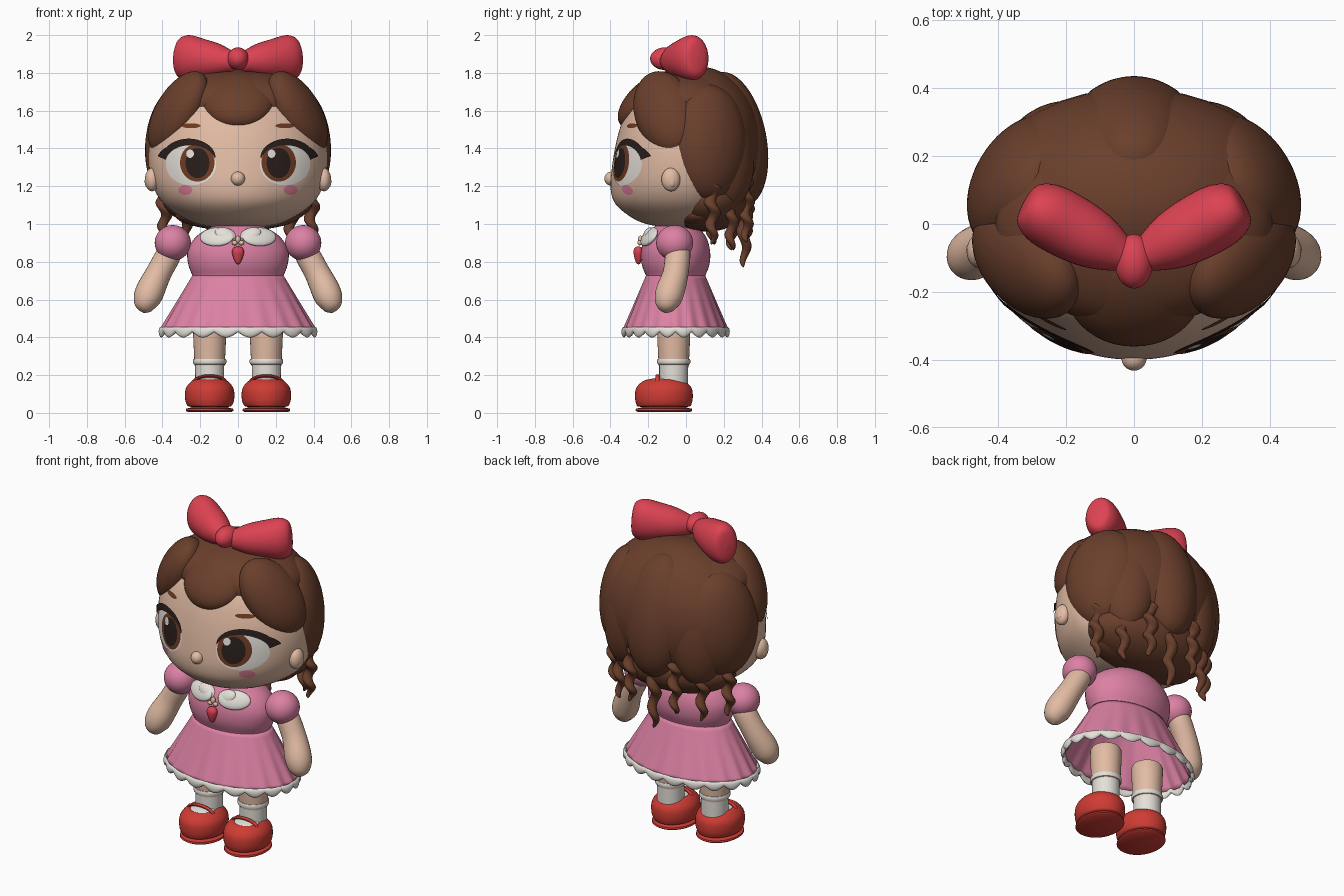
import bpy, bmesh, math
from mathutils import Vector, Matrix

if "Cube" in bpy.data.objects:
    bpy.data.objects.remove(bpy.data.objects["Cube"])

COLOURS = {
    "skin": (0.76, 0.50, 0.37), "hair_brown": (0.145, 0.05, 0.025),
    "dress_pink": (0.72, 0.22, 0.37), "bow_red": (0.72, 0.055, 0.085),
    "shoe_red": (0.62, 0.045, 0.034), "white": (0.78, 0.75, 0.70),
    "dark": (0.022, 0.013, 0.011), "iris_brown": (0.16, 0.043, 0.017),
    "blush": (0.73, 0.21, 0.31),
}
MATS = {}
for key, rgb in COLOURS.items():
    MATS[key] = bpy.data.materials.new(key)
    MATS[key].diffuse_color = (*rgb, 1)


def finish(name, bm, mat, front=False):
    bmesh.ops.remove_doubles(bm, verts=bm.verts, dist=1e-5)
    bmesh.ops.recalc_face_normals(bm, faces=bm.faces)
    if front and sum(f.normal.y for f in bm.faces) > 0:
        bmesh.ops.reverse_faces(bm, faces=bm.faces)
    me = bpy.data.meshes.new(name)
    bm.to_mesh(me)
    bm.free()
    me.polygons.foreach_set("use_smooth", [True] * len(me.polygons))
    me.set_sharp_from_angle(angle=math.radians(45))
    me.materials.append(MATS[mat])
    ob = bpy.data.objects.new(name, me)
    bpy.context.collection.objects.link(ob)
    return ob


def grid(name, f, nu, nv, mat, front=False):
    """Surface from f(u, v), both 0..1; matching edges are welded."""
    bm = bmesh.new()
    vs = [[bm.verts.new(f(i / nu, j / nv)) for j in range(nv + 1)] for i in range(nu + 1)]
    for i in range(nu):
        for j in range(nv):
            bm.faces.new((vs[i][j], vs[i][j + 1], vs[i + 1][j + 1], vs[i + 1][j]))
    bmesh.ops.remove_doubles(bm, verts=bm.verts, dist=1e-5)
    bmesh.ops.dissolve_degenerate(bm, dist=1e-6, edges=bm.edges)
    return finish(name, bm, mat, front)


def blob(name, c, radii, mat, d=(1, 0, 0), n=(0, 0, 1)):
    """Ellipsoid: radii along d, across, and along n."""
    d = Vector(d).normalized()
    w = Vector(n).cross(d).normalized()
    m = Matrix((d, w, d.cross(w))).transposed().to_4x4()
    bm = bmesh.new()
    bmesh.ops.create_uvsphere(bm, u_segments=40, v_segments=24, radius=1)
    bm.transform(Matrix.Translation(c) @ m @ Matrix.Diagonal((*radii, 1)))
    return finish(name, bm, mat)


def spline(rows, u, smooth=True):
    n = len(rows) - 1
    i = min(int(u * n), n - 1)
    t = u * n - i
    p = [Vector(rows[max(0, min(n, i + k))]) for k in (-1, 0, 1, 2)]
    if not smooth:
        return p[1].lerp(p[2], t)
    return 0.5 * (2 * p[1] + (p[2] - p[0]) * t + (2 * p[0] - 5 * p[1] + 4 * p[2] - p[3]) * t * t
                  + (3 * p[1] - p[0] - 3 * p[2] + p[3]) * t ** 3)


def loft(name, rows, mat, cx=0, cy=0, smooth=True, nv=48, steps=4, back=1):
    """Stack of ellipses, rows of (z, rx, ry); back scales the rear half."""
    def f(u, v):
        z, rx, ry = spline(rows, u, smooth)
        y = ry * math.sin(2 * math.pi * v)
        return (cx + rx * math.cos(2 * math.pi * v), cy + (y * back if y > 0 else y), z)
    return grid(name, f, (len(rows) - 1) * (steps if smooth else 1), nv, mat)


def tube(name, pts, radii, mat, ref=(0, 1, 0), nv=20):
    """Sweep of ellipses; radii are (sideways, along ref)."""
    pts = [Vector(p) for p in pts]
    n = len(pts) - 1

    def f(u, v):
        i = round(u * n)
        t = (pts[min(i + 1, n)] - pts[max(i - 1, 0)]).normalized()
        s = t.cross(Vector(ref)).normalized()
        a = 2 * math.pi * v
        return pts[i] + s * radii[i][0] * math.cos(a) + s.cross(t) * radii[i][1] * math.sin(a)
    return grid(name, f, n, nv, mat)


# Head
HEAD = [(.975, 0, 0), (.985, .14, .13), (1.01, .24, .24), (1.06, .335, .325), (1.12, .405, .382),
        (1.2, .45, .4), (1.3, .47, .392), (1.4, .47, .376), (1.5, .45, .352), (1.6, .4, .315),
        (1.7, .31, .245), (1.77, .18, .14), (1.79, 0, 0)]
loft("head", HEAD, "skin", nv=96, back=.68)
blob("nose", (0, -.395, 1.24), (.037, .037, .037), "skin")


def on_face(x, z, off):
    lo, hi = 0, 1
    for _ in range(30):
        mid = (lo + hi) / 2
        lo, hi = (mid, hi) if spline(HEAD, mid)[0] < z else (lo, mid)
    _, rx, ry = spline(HEAD, lo)
    y = -ry * math.sqrt(max(0, 1 - (x / rx) ** 2))
    return (x * (1 + off / .4), y * (1 + off / .4), z)


def spot(name, x, z, rx, rz, mat, off):
    def f(u, v):
        a = 2 * math.pi * v
        return on_face(x + u * rx * math.cos(a), z + u * rz * math.sin(a), off)
    grid(name, f, 7, 40, mat, True)


# Painted face and ears
for s in (-1, 1):
    spot("eye_white", s * .247, 1.315, .132, .11, "white", .003)
    spot("iris", s * .213, 1.325, .09, .1, "iris_brown", .005)
    spot("pupil", s * .211, 1.323, .062, .08, "dark", .007)
    spot("eye_glint", s * .211 - .037, 1.372, .02, .022, "white", .009)
    spot("blush", s * .277, 1.18, .037, .026, "blush", .003)
    spot("eyebrow", s * .247, 1.52, .05, .013, "iris_brown", .003)

    def lash(u, v):
        a = math.pi * (.05 + .88 * v)
        thick = .036 * math.sin(math.pi * min(1, .2 + .8 * v)) ** .7 * u
        x = .247 + (.13 + thick) * math.cos(a)
        z = 1.325 + (.092 + thick) * math.sin(a)
        wing = max(0, 1 - v / .2) * u * .016
        return on_face(s * (x + wing), z + wing, .008)
    grid("eyelash", lash, 4, 40, "dark", True)
    blob("ear", (s * .455, -.08, 1.235), (.038, .05, .062), "skin")
    blob("ear_lobe", (s * .482, -.075, 1.225), (.012, .02, .03), "skin")

# Hair mass and locks
blob("hair_cap", (0, .06, 1.42), (.475, .34, .415), "hair_brown")
blob("hair_crown", (0, 0, 1.64), (.41, .3, .18), "hair_brown")
blob("nape_hair", (0, .115, 1.13), (.40, .225, .17), "hair_brown")
blob("nape_under_hair", (0, .07, 1.05), (.335, .155, .085), "hair_brown")
blob("fringe_centre", (0, -.195, 1.655), (.2, .2, .105), "hair_brown", (0, -.75, -.65), (0, -.65, .75))
blob("back_lock", (0, .25, 1.45), (.36, .2, .175), "hair_brown", (0, -.2, 1), (0, 1, .2))
for s in (-1, 1):
    blob("fringe_side", (s * .315, -.11, 1.59), (.25, .165, .115), "hair_brown",
         (s * .5, .3, -.8), (s * .75, -.4, .5))
    blob("side_lock", (s * .32, .12, 1.43), (.31, .22, .15), "hair_brown",
         (-s * .1, 0, 1), (s * .85, .5, .08))
    blob("rear_side_lock", (s * .235, .21, 1.4), (.32, .175, .135), "hair_brown",
         (-s * .08, -.08, 1), (s * .6, .8, .1))


def curl(x, y, zb, phase):
    """Hanging corkscrew of level rings."""
    def f(u, v):
        a, b = phase + 2 * math.pi * 2.9 * u, 2 * math.pi * v
        r = .035 * (1 - u ** 5) ** .5 * (1 - .2 * u) * min(1, 10 * u)
        k = .017 * (1 - .4 * u)
        return (x + k * math.cos(a) + r * math.cos(b), y + k * math.sin(a) + r * math.sin(b),
                1.25 + (zb - 1.25) * u)
    grid("hair_curl", f, 48, 16, "hair_brown")


curl(0, .31, .77, 0)
for s in (-1, 1):
    for k, (x, y, zb) in enumerate([(.15, .32, .90), (.28, .24, .86), (.39, .14, .89)]):
        curl(s * x, y, zb, k * 1.7 + s)

# Hair bow
BOW = [(0, 0, 0), (.01, .045, .04), (.1, .062, .06), (.3, .088, .085), (.55, .106, .096),
       (.78, .12, .094), (.92, .108, .076), (.98, .075, .05), (1, 0, 0)]
for s in (-1, 1):
    prof = [spline(BOW, i / 32) for i in range(33)]
    tube("bow_loop", [(s * (.02 + .305 * p[0]), -.1 + .165 * p[0], 1.86 + .025 * p[0]) for p in prof],
         [(p[2], p[1]) for p in prof], "bow_red", (0, 0, 1), 32)
blob("bow_knot", (0, -.11, 1.875), (.057, .08, .06), "bow_red")

# Neck, bodice and skirt
CY = -.055
loft("neck", [(.93, .08, .08), (1.05, .08, .08)], "skin", cy=CY, smooth=False)
loft("bodice", [(.7, 0, 0), (.705, .22, .14), (.73, .242, .158), (.79, .264, .18), (.86, .266, .182),
                (.93, .225, .162), (.98, .15, .12), (1.0, .08, .08), (1.0, 0, 0)], "dress_pink", cy=CY)


def skirt(u, v):
    a = 2 * math.pi * v
    k = 1 + .018 * u * math.cos(20 * a)
    return ((.24 + .17 * u) * k * math.cos(a), CY + (.156 + .12 * u) * k * math.sin(a), .73 - .29 * u)


sk = grid("skirt", skirt, 12, 160, "dress_pink")
mod = sk.modifiers.new("thickness", "SOLIDIFY")
mod.thickness = .012


def lace(u, v):
    a, b = 2 * math.pi * v, 2 * math.pi * u
    w = abs(math.sin(10 * a))
    r = .012 * math.cos(b) + .005 * w
    z = .441 - .014 * w + (.014 + .014 * w) * math.sin(b)
    return ((.406 + r) * math.cos(a), CY + (.272 + r) * math.sin(a), z)


grid("hem_lace", lace, 12, 200, "white")

# Sleeves, arms, legs and shoes
ARM = [(.34, -.04, .9, .0), (.35, -.04, .87, .06), (.42, -.055, .74, .068), (.468, -.085, .64, .076),
       (.488, -.1, .585, .066), (.495, -.106, .545, .038), (.498, -.108, .528, 0)]
for s in (-1, 1):
    blob("puff_sleeve", (s * .345, -.06, .9), (.096, .098, .094), "dress_pink")
    arm = [spline(ARM, i / 30) for i in range(31)]
    tube("arm", [(s * p[0], p[1], p[2]) for p in arm], [(max(0, p[3]),) * 2 for p in arm], "skin", nv=28)
    cx, ly = s * .15, -.065
    loft("leg", [(.25, .08, .08), (.4, .087, .087), (.46, .088, .088), (.475, .08, .08), (.475, 0, 0)],
         "skin", cx, ly, False)
    loft("sock", [(.1, .076, .076), (.255, .077, .077), (.258, .085, .085), (.265, .088, .088),
                  (.28, .088, .088), (.286, .085, .085), (.286, .06, .06)], "white", cx, ly, False)
    blob("sock_foot", (cx, -.12, .16), (.075, .095, .028), "white")
    loft("shoe", [(.03, 0, 0), (.032, .1, .125), (.05, .124, .147), (.09, .131, .153), (.13, .126, .147),
                  (.16, .105, .122), (.176, .08, .09), (.165, .06, .07), (.15, 0, 0)], "shoe_red", cx, -.117)
    loft("shoe_sole", [(.004, 0, 0), (.004, .115, .138), (.012, .126, .15), (.022, .124, .148),
                       (.028, .1, .12), (.034, .09, .11)], "shoe_red", cx, -.117, False)
    arc = [math.pi * i / 16 for i in range(17)]
    tube("shoe_strap", [(cx + .085 * math.cos(a), -.15, .162 + .034 * math.sin(a)) for a in arc],
         [(.008, .012)] * 17, "shoe_red", nv=10)

    # Collar petals
    blob("collar_petal", (s * .112, -.195, .932), (.094, .056, .022), "white",
         (s * .92, .34, .03), (s * .25, -.8, .5))
    blob("collar_inner", (s * .065, -.2, .942), (.06, .04, .026), "white",
         (s * .9, .1, .35), (s * .1, -.8, .5))
    blob("pendant_bead", (s * .018, -.244, .9), (.015, .013, .013), "skin")

# Pendant
blob("pendant_knot", (0, -.241, .918), (.014, .014, .02), "skin")
loft("pendant", [(.785, 0, 0), (.795, .013, .012), (.825, .026, .022), (.855, .032, .026),
                 (.875, .022, .018), (.882, 0, 0)], "bow_red", 0, -.252, nv=24)

for m in bpy.data.materials:
    if m.users and not m.is_grease_pencil:
        m.use_nodes = True
        m.node_tree.nodes["Principled BSDF"].inputs["Base Color"].default_value = m.diffuse_color
